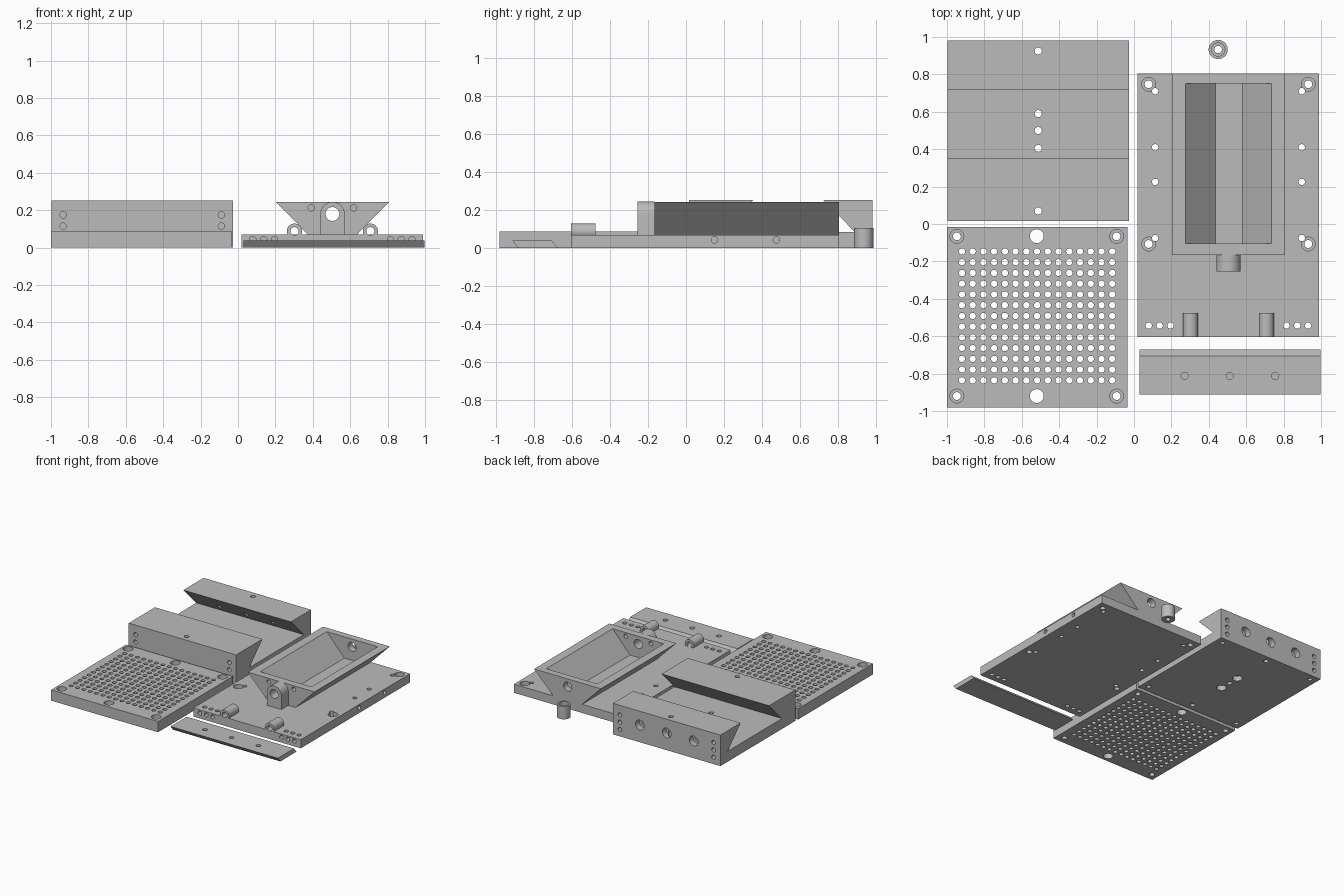
import bpy, bmesh, math
from mathutils import Matrix, Vector

if "Cube" in bpy.data.objects:
    bpy.data.objects.remove(bpy.data.objects["Cube"])

grey = bpy.data.materials.new("machined grey")
grey.use_nodes = True
colour = (0.5, 0.5, 0.5, 1)
grey.diffuse_color = colour
grey.node_tree.nodes["Principled BSDF"].inputs["Base Color"].default_value = colour


def make(name, bm):
    bmesh.ops.recalc_face_normals(bm, faces=bm.faces)
    mesh = bpy.data.meshes.new(name)
    bm.to_mesh(mesh)
    bm.free()
    mesh.materials.append(grey)
    obj = bpy.data.objects.new(name, mesh)
    bpy.context.collection.objects.link(obj)
    return obj


def prism(name, profile, axis, lo, hi):
    """Extrude a 2D profile along x (profile y,z), y (x,z) or z (x,y)."""
    place = {"x": lambda a, b: (lo, a, b), "y": lambda a, b: (a, lo, b),
             "z": lambda a, b: (a, b, lo)}[axis]
    bm = bmesh.new()
    face = bm.faces.new([bm.verts.new(place(a, b)) for a, b in profile])
    ext = bmesh.ops.extrude_face_region(bm, geom=[face])
    move = Vector([(hi - lo) * (axis == k) for k in "xyz"])
    bmesh.ops.translate(bm, vec=move, verts=[v for v in ext["geom"] if isinstance(v, bmesh.types.BMVert)])
    return make(name, bm)


def rect(x0, x1, y0, y1):
    return [(x0, y0), (x1, y0), (x1, y1), (x0, y1)]


def add_rod(bm, axis, a, b, r, lo, hi, sides=24):
    """Cylinder along an axis; a, b are the two other coordinates in order."""
    mid = (lo + hi) / 2
    pos, rot = {"x": ((mid, a, b), Matrix.Rotation(math.pi / 2, 4, "Y")),
                "y": ((a, mid, b), Matrix.Rotation(math.pi / 2, 4, "X")),
                "z": ((a, b, mid), Matrix())}[axis]
    bmesh.ops.create_cone(bm, cap_ends=True, segments=sides, radius1=r, radius2=r,
                          depth=hi - lo, matrix=Matrix.Translation(pos) @ rot)


def rod(name, *args):
    bm = bmesh.new()
    add_rod(bm, *args, 40)
    return make(name, bm)


def subtract(obj, cutter):
    mod = obj.modifiers.new("cut", "BOOLEAN")
    mod.operation, mod.solver = "DIFFERENCE", "EXACT"
    mod.use_self = True
    mod.object = cutter
    bpy.context.view_layer.objects.active = obj
    bpy.ops.object.modifier_apply(modifier=mod.name)
    bpy.data.objects.remove(cutter)


def drill(obj, holes, sides=24):
    bm = bmesh.new()
    for h in holes:
        add_rod(bm, *h, sides)
    subtract(obj, make("drill", bm))


def corner_bores(cx, cy, top):
    """Four counterbored mounting holes around a centre."""
    holes = []
    for sx in (-1, 1):
        for sy in (-1, 1):
            x, y = cx + sx * 0.427, cy + sy * 0.427
            holes += [("z", x, y, 0.021, -0.02, top + 0.02), ("z", x, y, 0.037, top - 0.04, top + 0.03)]
    return holes


S, END = 0.017, 1.1   # small hole radius, beyond everything

# Perforated plate
plate = prism("perforated_plate", rect(-1, -0.035, -0.98, -0.015), "z", 0, 0.088)
drill(plate, [("z", -0.92 + i * 0.0574, -0.147 - j * 0.0574, S, -0.1, 0.2)
              for i in range(15) for j in range(13)], 16)
drill(plate, corner_bores(-0.52, -0.493, 0.088)
      + [("z", -0.52, y, 0.037, -0.1, 0.2) for y in (-0.065, -0.92)])

# Dovetail channel block
block = prism("dovetail_block",
              [(0.015, 0), (0.98, 0), (0.98, 0.253), (0.72, 0.253), (0.887, 0.085),
               (0.187, 0.085), (0.353, 0.253), (0.015, 0.253)], "x", -0.997, -0.027)
mid = -0.512
holes = [("z", mid, y, 0.019, -0.1, 0.4) for y in (0.925, 0.59, 0.5, 0.405, 0.07)]
holes += [("z", mid, y, 0.037, -0.1, 0.04) for y in (0.59, 0.405)]
for s in (-1, 1):
    for z in (0.055, 0.115, 0.175):
        holes += [("y", mid + s * 0.423, z, S, -0.1, 0.07), ("y", mid + s * 0.423, z, S, 0.92, END)]
    holes += [("z", mid + s * 0.427, y, S, -0.1, 0.05) for y in (0.07, 0.925)]
for x in (-0.27, mid, -0.755):
    holes += [("y", x, 0.14, S, 0.7, END), ("y", x, 0.14, 0.04, 0.93, END + 0.1)]
drill(block, holes)

# Base plate of the slide
base = prism("slide_base", rect(0.02, 0.99, -0.605, 0.805), "z", 0, 0.07)
cx = 0.505
holes = corner_bores(cx, 0.32, 0.07)
for s in (-1, 1):
    holes += [("z", cx + s * 0.392, y, S, -0.1, 0.2) for y in (0.71, 0.41, 0.225, -0.075)]
    for d in (0.31, 0.368, 0.426):
        holes += [("z", cx + s * d, -0.543, S, -0.1, 0.2), ("y", cx + s * d, 0.043, S, -0.7, -0.56)]
    holes += [("x", y, 0.043, S, *sorted((cx + s * 0.4, cx + s * 0.6))) for y in (0.15, 0.475)]
    holes.append(("y", cx + s * 0.203, 0.088, 0.022, -0.7, -0.475))
drill(base, holes)

# Dovetail tray on the base
tray = prism("dovetail_tray", [(0.374, 0.07), (0.636, 0.07), (0.807, 0.243), (0.203, 0.243)],
             "y", -0.165, 0.805)
subtract(tray, prism("tray_cutter", [(0.445, 0.06), (0.57, 0.06), (0.76, 0.27), (0.25, 0.27)],
                     "y", -0.105, 0.75))
drill(tray, [("y", cx, 0.18, 0.037, -0.3, END)]
      + [("y", cx + s * 0.113, 0.213, S, -0.2, -0.08) for s in (-1, 1)])

# Arched lug at the tray front
arch = [(cx + 0.065 * math.cos(math.pi * i / 24), 0.18 + 0.065 * math.sin(math.pi * i / 24))
        for i in range(25)]
lug = prism("arched_lug", [(cx - 0.065, 0.07), (cx + 0.065, 0.07)] + arch, "y", -0.255, -0.165)
drill(lug, [("y", cx, 0.18, 0.037, -0.4, 0)])

# Hinge barrels at the front edge
for side, s in (("right", -1), ("left", 1)):
    x = cx + s * 0.203
    barrel = rod(side + "_hinge_barrel", "y", x, 0.088, 0.041, -0.605, -0.475)
    drill(barrel, [("y", x, 0.088, 0.022, -0.7, -0.4)])

# Slanted gib strip
gib = prism("gib_strip", [(-0.88, 0), (-0.672, 0), (-0.705, 0.039), (-0.912, 0.039)], "x", 0.03, 0.998)
drill(gib, [("z", x, -0.812, 0.019, 0.018, 0.1) for x in (0.27, 0.512, 0.755)])

# Loose bushing
bush = rod("bushing", "z", 0.45, 0.933, 0.051, 0, 0.105)
drill(bush, [("z", 0.45, 0.933, 0.02, -0.1, 0.2), ("z", 0.45, 0.933, 0.036, 0.06, 0.21)])

# Smooth the round walls, keep machined edges crisp
bpy.ops.object.select_all(action="DESELECT")
for obj in (o for o in bpy.context.scene.objects if o.type == "MESH"):
    obj.select_set(True)
    bpy.context.view_layer.objects.active = obj
bpy.ops.object.shade_smooth_by_angle(angle=math.radians(30))
